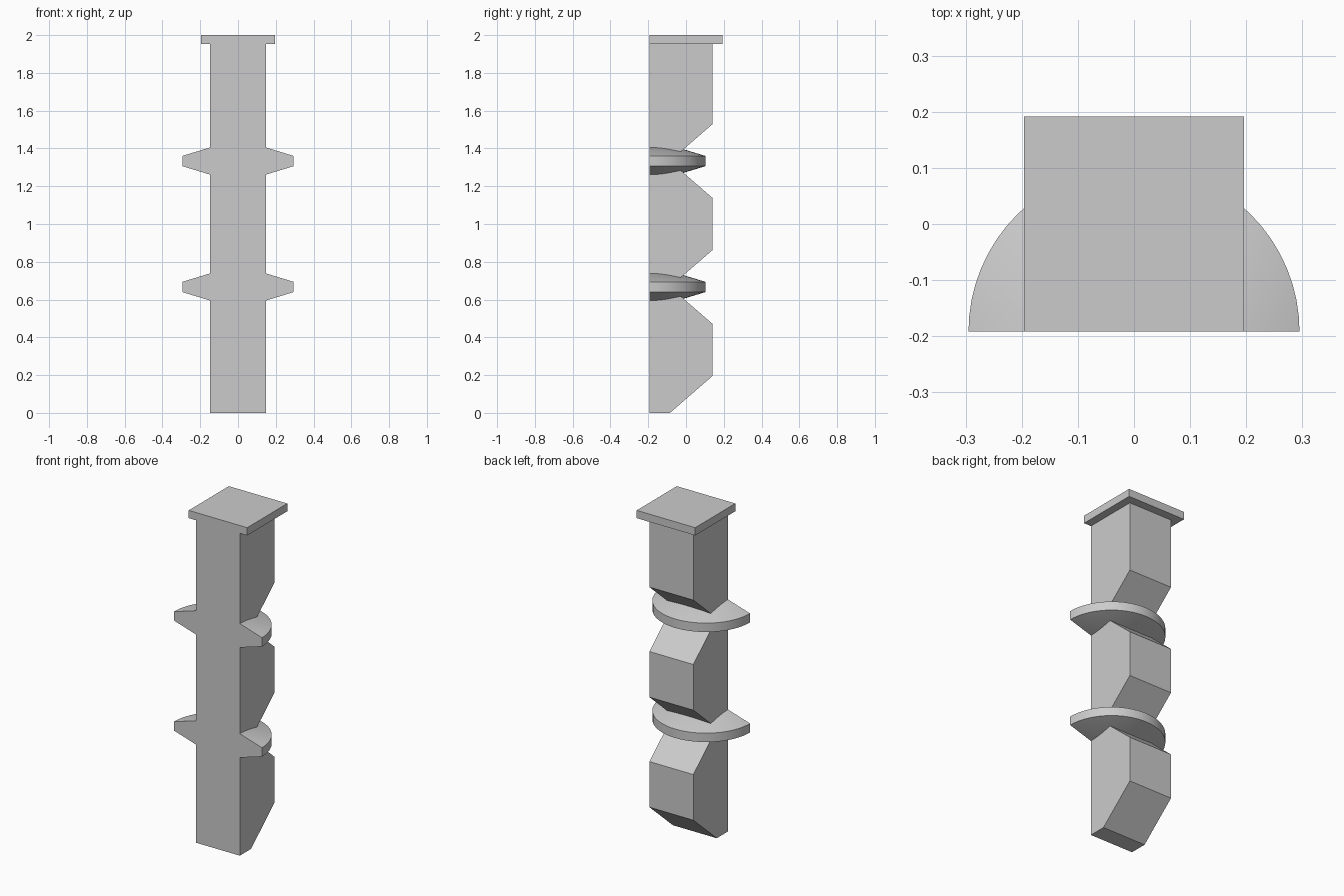
import bpy
import bmesh
from math import cos, sin, pi

cube = bpy.data.objects.get("Cube")
if cube:
    bpy.data.objects.remove(cube)

FRONT = -0.192
RIB_HEIGHTS = (2 / 3, 4 / 3)

grey = bpy.data.materials.new("plain_grey")
grey.use_nodes = True
grey.diffuse_color = (0.6, 0.6, 0.6, 1)
grey.node_tree.nodes["Principled BSDF"].inputs["Base Color"].default_value = (0.6, 0.6, 0.6, 1)


def finish(name, bm):
    """Turn a bmesh into a named grey object."""
    bmesh.ops.recalc_face_normals(bm, faces=bm.faces)
    mesh = bpy.data.meshes.new(name)
    bm.to_mesh(mesh)
    bm.free()
    mesh.materials.append(grey)
    obj = bpy.data.objects.new(name, mesh)
    bpy.context.collection.objects.link(obj)
    return obj


def extrude_x(name, profile, half_width):
    """Extrude a (y, z) outline symmetrically along x."""
    bm = bmesh.new()
    face = bm.faces.new([bm.verts.new((-half_width, y, z)) for y, z in profile])
    moved = bmesh.ops.extrude_face_region(bm, geom=[face])["geom"]
    verts = [v for v in moved if isinstance(v, bmesh.types.BMVert)]
    bmesh.ops.translate(bm, vec=(2 * half_width, 0, 0), verts=verts)
    return finish(name, bm)


def half_rib(name, z, radius=0.295, rim=0.027, core=0.117, steps=32):
    """Half disc, thick at the axis and tapering to a thin rim."""
    bm = bmesh.new()
    peak, base = [bm.verts.new((0, FRONT, z + s * core)) for s in (1, -1)]
    rings = []
    for s in (1, -1):
        rings.append([bm.verts.new((radius * cos(pi * i / steps),
                                    FRONT + radius * sin(pi * i / steps),
                                    z + s * rim)) for i in range(steps + 1)])
    top, low = rings
    for i in range(steps):
        bm.faces.new((peak, top[i], top[i + 1]))
        bm.faces.new((top[i], low[i], low[i + 1], top[i + 1]))
        bm.faces.new((base, low[i + 1], low[i]))
    bm.faces.new((peak, top[-1], low[-1], base, low[0], top[0]))
    obj = finish(name, bm)
    bpy.ops.object.select_all(action='DESELECT')
    obj.select_set(True)
    bpy.context.view_layer.objects.active = obj
    bpy.ops.object.shade_smooth_by_angle(angle=0.26)
    return obj


# Column: flat front, V notches across the back behind each rib
back, notch, reach = 0.14, -0.085, 0.195
outline = [(FRONT, 0), (notch, 0), (back, reach)]
for z in RIB_HEIGHTS:
    outline += [(back, z - reach), (notch, z), (back, z + reach)]
outline += [(back, 1.96), (FRONT, 1.96)]
extrude_x("column", outline, 0.147)

# Square cap plate
extrude_x("cap_plate", [(FRONT, 1.953), (0.192, 1.953), (0.192, 2), (FRONT, 2)], 0.196)

# Tapered half-round ribs
for name, z in zip(("lower_rib", "upper_rib"), RIB_HEIGHTS):
    half_rib(name, z)
